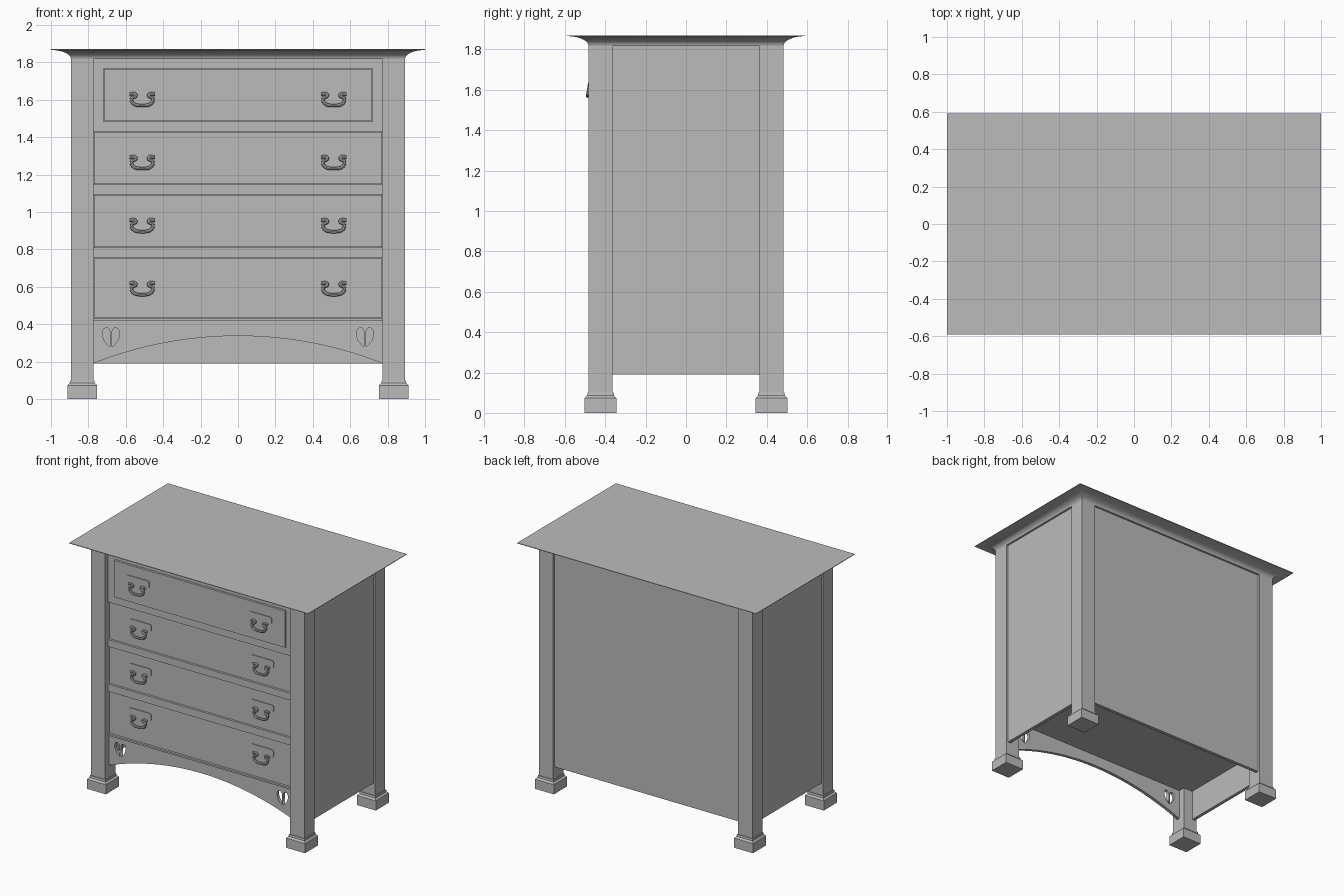
import bpy, bmesh, math
from mathutils import Vector

if "Cube" in bpy.data.objects:
    bpy.data.objects.remove(bpy.data.objects["Cube"], do_unlink=True)

grey = bpy.data.materials.new("plain grey")
grey.use_nodes = True
grey.diffuse_color = (0.5, 0.5, 0.5, 1)
grey.node_tree.nodes["Principled BSDF"].inputs["Base Color"].default_value = (0.5, 0.5, 0.5, 1)

LEG_X, LEG_Y, LEG = 0.833, 0.423, 0.06      # leg centres and half width
INNER_X, INNER_Y = LEG_X - LEG, LEG_Y - LEG
TOP_Z = 1.87
UNDER_TOP = 1.818


def link(name, data):
    ob = bpy.data.objects.new(name, data)
    bpy.context.collection.objects.link(ob)
    data.materials.append(grey)
    return ob


def smooth(ob):
    bpy.ops.object.select_all(action="DESELECT")
    ob.select_set(True)
    bpy.context.view_layer.objects.active = ob
    bpy.ops.object.shade_smooth_by_angle(angle=math.radians(30))


def box(name, x, y, z):
    """Box from (low, high) pairs on each axis."""
    bm = bmesh.new()
    bmesh.ops.create_cube(bm, size=1)
    for v in bm.verts:
        v.co = Vector([(a + b) / 2 + c * (b - a) for c, (a, b) in zip(v.co, (x, y, z))])
    me = bpy.data.meshes.new(name)
    bm.to_mesh(me)
    bm.free()
    return link(name, me)


def loft(name, cx, cy, levels):
    """Stack of rectangles (half x, half y, z), capped at both ends."""
    bm = bmesh.new()
    corners = ((-1, -1), (1, -1), (1, 1), (-1, 1))
    rings = [[bm.verts.new((cx + a * hx, cy + b * hy, z)) for a, b in corners]
             for hx, hy, z in levels]
    for low, high in zip(rings, rings[1:]):
        for i in range(4):
            j = (i + 1) % 4
            bm.faces.new((low[i], low[j], high[j], high[i]))
    bm.faces.new(rings[0][::-1])
    bm.faces.new(rings[-1])
    me = bpy.data.meshes.new(name)
    bm.to_mesh(me)
    bm.free()
    return link(name, me)


def to_mesh(ob):
    """Turn a curve object into a mesh object of the same name."""
    bpy.context.view_layer.update()
    me = bpy.data.meshes.new_from_object(ob.evaluated_get(bpy.context.evaluated_depsgraph_get()))
    name, matrix = ob.name, ob.matrix_world.copy()
    bpy.data.objects.remove(ob, do_unlink=True)
    new = bpy.data.objects.new(name, me)
    new.matrix_world = matrix
    bpy.context.collection.objects.link(new)
    if not me.materials:
        me.materials.append(grey)
    return new


# Top board with a hollow cove running under its edge
overhang = 0.107
cove = []
for i in range(9):
    t = math.pi / 2 * i / 8
    o = overhang * (1 - math.cos(t))
    cove.append((LEG_X + LEG + o, LEG_Y + LEG + o, UNDER_TOP + 0.048 * math.sin(t)))
smooth(loft("top_board", 0, 0, cove + [(1.0, 0.59, TOP_Z)]))

# Legs with stepped feet
for sx, side in ((-1, "right"), (1, "left")):
    for sy, end in ((-1, "front"), (1, "back")):
        x, y = sx * LEG_X, sy * LEG_Y
        box(f"{end}_{side}_leg", (x - LEG, x + LEG), (y - LEG, y + LEG), (0.09, UNDER_TOP))
        loft(f"{end}_{side}_foot", x, y,
             [(h, h, z) for h, z in ((0.079, 0), (0.079, 0.073), (0.067, 0.085), (0.065, 0.1))])
    # Side panel, set slightly back from the legs
    outer = LEG_X + LEG - 0.015
    box(f"{side}_side_panel", sorted((sx * outer, sx * (outer - 0.025))),
        (-INNER_Y, INNER_Y), (0.19, UNDER_TOP))

# Back and bottom panels
back = LEG_Y + LEG - 0.015
box("back_panel", (-INNER_X, INNER_X), (back - 0.025, back), (0.19, UNDER_TOP))
box("bottom_panel", (-0.85, 0.85), (-0.42, back - 0.025), (0.42, 0.433))

# Front rails, drawers and the stiles beside the top drawer
RAIL_Y, DRAWER_Y, TOP_DRAWER_Y = -0.45, -0.438, -0.461
BACK_Y = -0.4
rails = ((1.767, UNDER_TOP), (1.43, 1.484), (1.094, 1.147), (0.754, 0.81), (0.42, 0.433))
drawer_faces = []
for i, (low, high) in enumerate(rails):
    box(f"rail_{i + 1}", (-INNER_X, INNER_X), (RAIL_Y, BACK_Y), (low, high))
    if i:
        first = i == 1
        w = 0.715 if first else INNER_X - 0.003
        y = TOP_DRAWER_Y if first else DRAWER_Y
        box(f"drawer_{i}", (-w, w), (y, BACK_Y), (high + 0.003, rails[i - 1][0] - 0.003))
        drawer_faces.append(y)
for sx, side in ((-1, "right"), (1, "left")):
    box(f"{side}_stile", sorted((sx * 0.718, sx * INNER_X)), (RAIL_Y, BACK_Y), (1.484, 1.767))


# Drawer pulls: a back plate and a horseshoe bail leaning outwards
half = [(0.068, -0.058), (0.04, -0.056), (0.034, -0.066), (0.056, -0.08), (0.05, -0.105)]
path = [(-x, z) for x, z in half] + [(0, -0.118)] + half[::-1]


def pull(name, x, y, z):
    plate = box(name + "_plate", (x - 0.095, x + 0.095), (y - 0.006, y + 0.002), (z - 0.055, z))
    bm = bmesh.new()
    bm.from_mesh(plate.data)
    upright = [e for e in bm.edges if abs((e.verts[0].co - e.verts[1].co).y) > 0.001]
    bmesh.ops.bevel(bm, geom=upright, offset=0.015, segments=3, profile=0.5, affect="EDGES")
    bm.to_mesh(plate.data)
    bm.free()
    cu = bpy.data.curves.new(name + "_bail", "CURVE")
    cu.dimensions = "3D"
    cu.bevel_depth, cu.bevel_resolution, cu.resolution_u = 0.009, 2, 4
    cu.use_fill_caps = True
    sp = cu.splines.new("BEZIER")
    sp.bezier_points.add(len(path) - 1)
    for p, (px, pz) in zip(sp.bezier_points, path):
        p.co = (x + px, y - 0.016 + 0.16 * (pz + 0.058), z + pz)
        p.handle_left_type = p.handle_right_type = "AUTO"
    smooth(to_mesh(link(name + "_bail", cu)))


for i, y in enumerate(drawer_faces):
    for sx, side in ((-1, "right"), (1, "left")):
        pull(f"drawer_{i + 1}_{side}_pull", sx * 0.512, y, 1.687 - 0.337 * i)

# Arched apron with a split heart cut through each end
apron = bpy.data.curves.new("apron", "CURVE")
apron.dimensions = "2D"
apron.fill_mode = "BOTH"
apron.extrude = 0.012


def outline(points):
    sp = apron.splines.new("POLY")
    sp.points.add(len(points) - 1)
    for p, (x, z) in zip(sp.points, points):
        p.co = (x, z, 0, 1)
    sp.use_cyclic_u = True


rise = 0.147
radius = (INNER_X ** 2 + rise ** 2) / (2 * rise)
arch = []
for i in range(33):
    x = INNER_X * (i / 16 - 1)
    arch.append((x, 0.19 + rise - radius + math.sqrt(radius ** 2 - x * x)))
outline(arch + [(INNER_X, 0.425), (-INNER_X, 0.425)])
lobe = [(0.005, 0.36), (0.012, 0.375), (0.024, 0.382), (0.038, 0.376), (0.046, 0.36),
        (0.046, 0.34), (0.037, 0.315), (0.022, 0.293), (0.005, 0.278)]
for centre in (-0.679, 0.679):
    for s in (-1, 1):
        outline([(centre + s * x, z) for x, z in lobe])
apron_ob = link("apron", apron)
apron_ob.rotation_euler.x = math.pi / 2
apron_ob.location.y = DRAWER_Y + 0.012
to_mesh(apron_ob)
